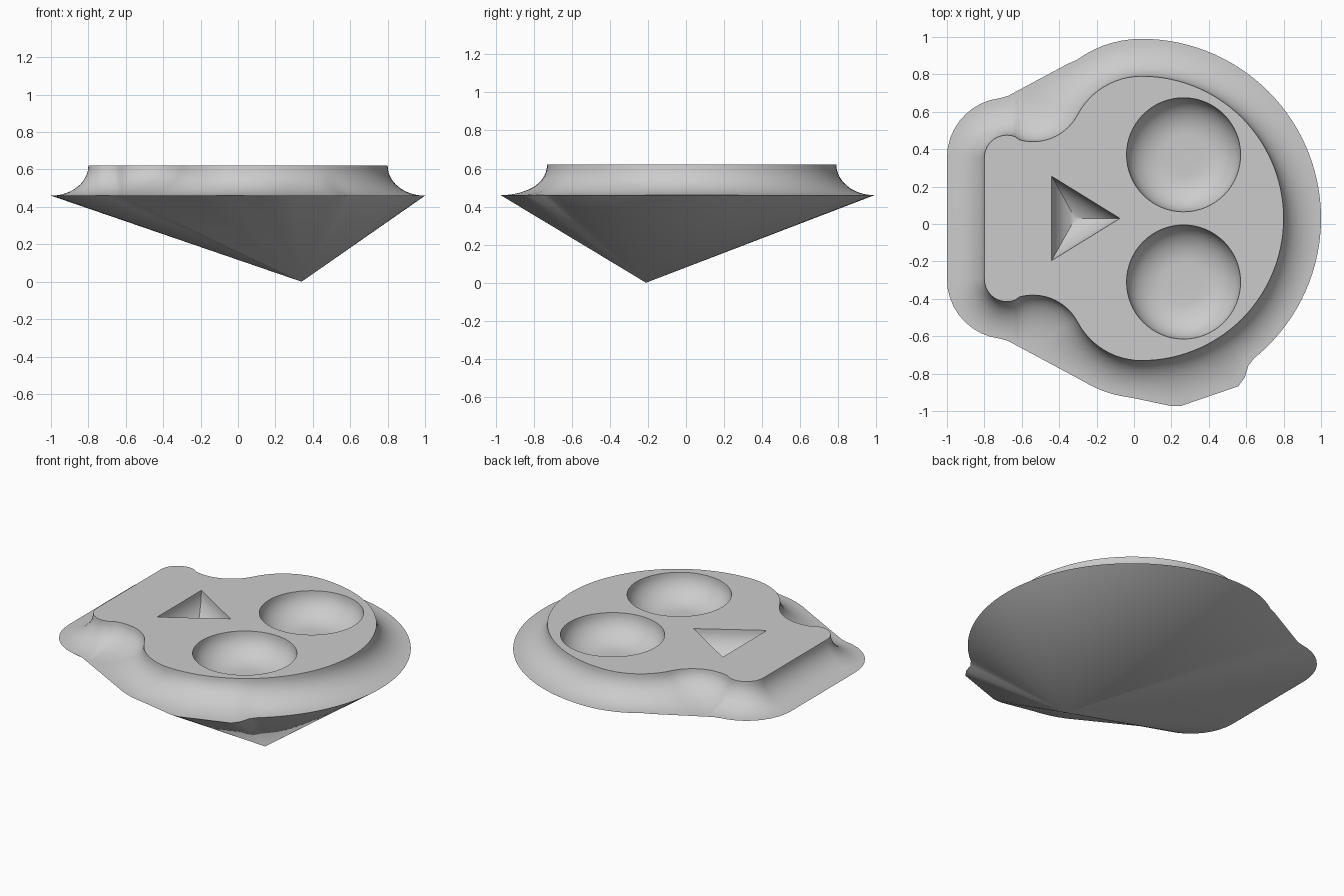
import bpy, bmesh
from math import sin, cos, pi, radians, atan2, hypot
from mathutils import Vector

cube = bpy.data.objects.get("Cube")
if cube:
    bpy.data.objects.remove(cube, do_unlink=True)

TOP, RIM = 0.62, 0.46
FLARE, STEPS = 0.2, 12
CENTRE = Vector((0.04, 0.03))
APEX = (0.34, -0.21, 0)

grey = bpy.data.materials.new("stone_grey")
grey.use_nodes = True
grey.diffuse_color = (0.6, 0.6, 0.6, 1)
grey.node_tree.nodes["Principled BSDF"].inputs["Base Color"].default_value = grey.diffuse_color


def arc(cx, cy, r, a0, a1, n, sign=1):
    """Points and outward normals along an arc; sign -1 for a hollow curve."""
    out = []
    for i in range(n + 1):
        a = radians(a0 + (a1 - a0) * i / n)
        d = Vector((cos(a), sin(a)))
        out.append((Vector((cx, cy)) + d * r, d * sign))
    return out


# Half outline: jaw corner, cheek hollow, temple, crown
half = arc(-0.68, 0.325, 0.12, 180, 68.5, 12)
half += arc(-0.54, 0.68, 0.27, 248.5, 332.2, 14, -1)[1:]
half += arc(0.04, 0.374, 0.386, 152.2, 90, 12)[1:]
half += arc(0.04, 0, 0.76, 90, 0, 30)[1:]
mirrored = [(Vector((p.x, -p.y)), Vector((n.x, -n.y))) for p, n in half[-2::-1]]
outline = [(p + Vector((0, 0.03)), n) for p, n in half + mirrored]

# Straight stretches of the rim: both cheeks and the chipped corner
cheek = [(-0.31, 0.88), (-0.72, 0.66)]
chip = [(-0.72, -0.60), (-0.31, -0.82), (-0.15, -0.90), (0.23, -0.98), (0.58, -0.86), (0.62, -0.73)]
segments = list(zip(cheek, cheek[1:])) + list(zip(chip, chip[1:]))


def push_out(q):
    """Move a rim point outward along its ray onto a straight stretch."""
    d = q - CENTRE
    for a, b in segments:
        a, b = Vector(a) - CENTRE, Vector(b) - CENTRE
        if a.cross(d) >= 0 and d.cross(b) >= 0 and d.dot(a) > 0:
            k = a.cross(b) / d.cross(b - a)
            d = d * max(k, 1)
            break
    return CENTRE + d


bm = bmesh.new()


def ring(points, z):
    return [bm.verts.new((p[0], p[1], z)) for p in points]


def bridge(a, b):
    n = len(a)
    for i in range(n):
        j = (i + 1) % n
        bm.faces.new((a[i], a[j], b[j], b[i]))


def fan(loop, tip):
    v = bm.verts.new(tip)
    for i in range(len(loop)):
        bm.faces.new((loop[i], loop[(i + 1) % len(loop)], v))


def cove(t):
    """Inset and height of the hollow quarter-round at angle t."""
    return FLARE * (1 - cos(t)), TOP - (TOP - RIM) * sin(t)


def pit(points, centre, radius):
    """Coved recess whose walls close in on the centre."""
    c = Vector(centre)
    loops = []
    for i in range(STEPS + 1):
        inset, z = cove(pi / 2 * i / STEPS)
        if inset > radius * 0.98:
            break
        loops.append(ring([c + (Vector(p) - c) * (1 - inset / radius) for p in points], z))
    for a, b in zip(loops, loops[1:]):
        bridge(a, b)
    fan(loops[-1], (*centre, loops[-1][0].co.z))
    return loops[0]


# Flared side wall, from face edge to rim
flare = []
for i in range(STEPS + 1):
    out, z = cove(pi / 2 * i / STEPS)
    k = out / FLARE
    flare.append(ring([p.lerp(push_out(p + n * FLARE), k) for p, n in outline], z))
for a, b in zip(flare, flare[1:]):
    bridge(a, b)

# Pointed underside
fan(flare[-1], APEX)

# Eye sockets and nose
edges_of = [flare[0]]
for y in (0.37, -0.31):
    circle = [p for p, n in arc(0.265, y, 0.305, 0, 360, 64)[:-1]]
    edges_of.append(pit(circle, (0.265, y), 0.305))
nose = [(-0.44, 0.255), (-0.44, -0.195), (-0.075, 0.03)]
edges_of.append(pit(nose, (-0.314, 0.03), 0.126))

# Flat face around the recesses
border = [bm.edges.get((l[i], l[i - 1])) for l in edges_of for i in range(len(l))]
bmesh.ops.triangle_fill(bm, use_beauty=True, use_dissolve=False, edges=border, normal=(0, 0, 1))
bmesh.ops.recalc_face_normals(bm, faces=bm.faces)

mesh = bpy.data.meshes.new("skull_stud")
bm.to_mesh(mesh)
bm.free()
mesh.materials.append(grey)
stud = bpy.data.objects.new("skull_stud", mesh)
bpy.context.collection.objects.link(stud)
bpy.context.view_layer.objects.active = stud
stud.select_set(True)
bpy.ops.object.shade_smooth_by_angle(angle=radians(30))
